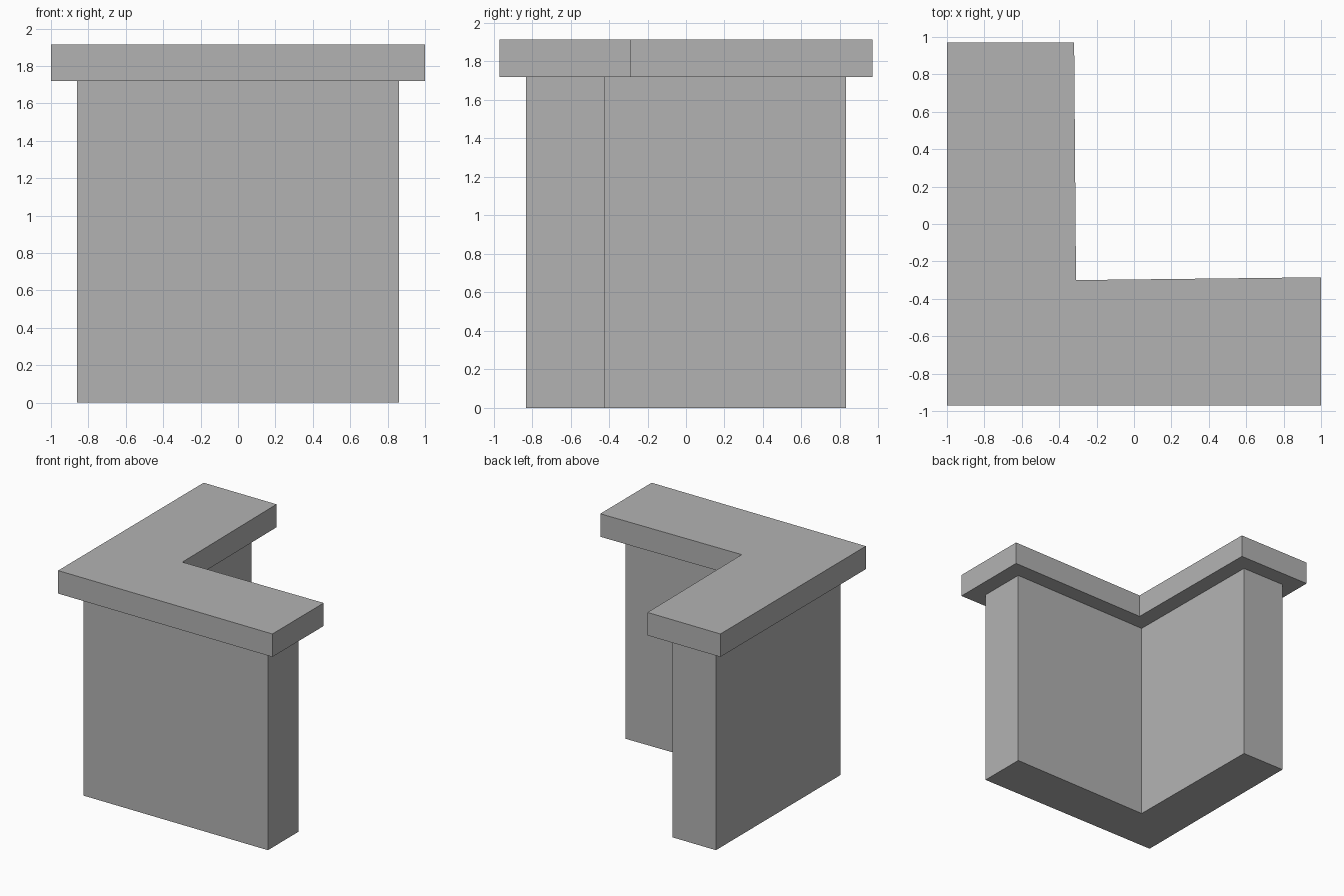
import bpy
import bmesh

cube = bpy.data.objects.get("Cube")
if cube:
    bpy.data.objects.remove(cube, do_unlink=True)

grey = bpy.data.materials.new("plain_grey")
grey.use_nodes = True
colour = (0.45, 0.45, 0.45, 1)
grey.diffuse_color = colour
bsdf = next(n for n in grey.node_tree.nodes if n.type == "BSDF_PRINCIPLED")
bsdf.inputs["Base Color"].default_value = colour
bsdf.inputs["Roughness"].default_value = 0.8


def extrude_outline(name, outline, bottom, top):
    """Raise a flat outline into a closed solid."""
    bm = bmesh.new()
    base = bm.faces.new([bm.verts.new((x, y, bottom)) for x, y in outline])
    result = bmesh.ops.extrude_face_region(bm, geom=[base], use_keep_orig=True)
    raised = [v for v in result["geom"] if isinstance(v, bmesh.types.BMVert)]
    bmesh.ops.translate(bm, verts=raised, vec=(0, 0, top - bottom))
    bmesh.ops.recalc_face_normals(bm, faces=bm.faces)
    mesh = bpy.data.meshes.new(name)
    bm.to_mesh(mesh)
    bm.free()
    mesh.materials.append(grey)
    obj = bpy.data.objects.new(name, mesh)
    bpy.context.collection.objects.link(obj)
    return obj


def corner_outline(inset):
    """L-shaped plan with slightly skewed inner edges, shrunk by an inset."""
    x, y = 1 - inset, 0.97 - inset
    return [(-x, -y), (x, -y), (x, -0.285 - inset),
            (-0.31 - inset, -0.3 - inset), (-0.32 - inset, y), (-x, y)]


# Corner wall
extrude_outline("corner_wall", corner_outline(0.138), 0, 1.72)
# Overhanging cap slab
extrude_outline("cap_slab", corner_outline(0), 1.72, 1.914)
